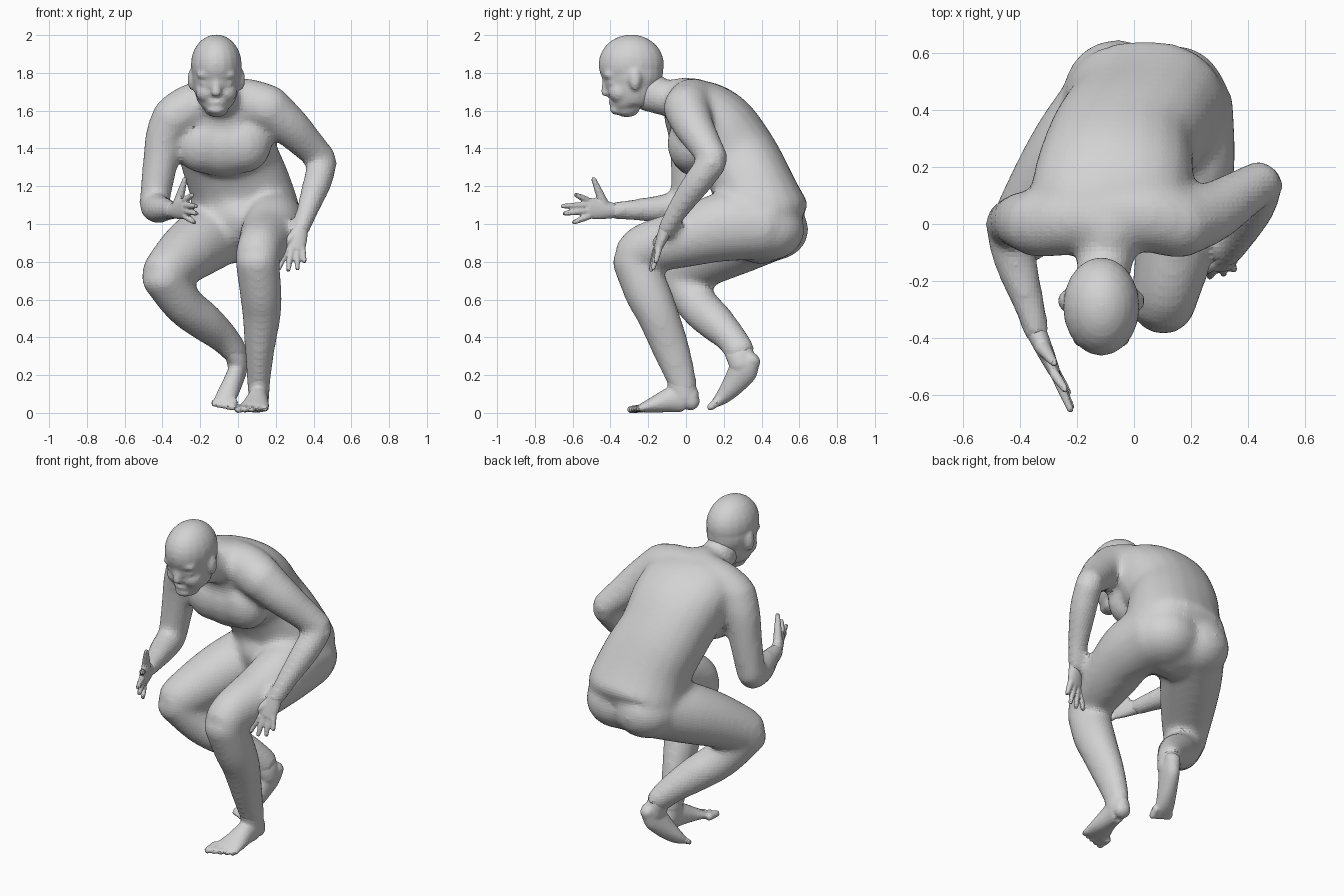
import bpy, bmesh
from math import sin, cos, pi, copysign
from mathutils import Vector, Matrix

cube = bpy.data.objects.get("Cube")
if cube:
    bpy.data.objects.remove(cube, do_unlink=True)

skin = bpy.data.materials.new("plain grey")
skin.use_nodes = True
GREY = (0.65, 0.65, 0.65, 1)
skin.diffuse_color = GREY
skin.node_tree.nodes["Principled BSDF"].inputs["Base Color"].default_value = GREY

X = Vector((1, 0, 0))
Y = Vector((0, 1, 0))
SIDES = 20


def spline(a, b, c, d, t):
    """Catmull-Rom blend between b and c."""
    return (b * 2 + (c - a) * t + (a * 2 - b * 5 + c * 4 - d) * t ** 2
            + (b * 3 - a - c * 3 + d) * t ** 3) / 2


def tube(bm, stations, ref=X, steps=4, power=1):
    """Loft ovals through (x, y, z, half width[, half depth]) with round ends."""
    pts = [Vector(s if len(s) == 5 else (*s, s[3])) for s in stations]
    pad = [pts[0] * 2 - pts[1], *pts, pts[-1] * 2 - pts[-2]]
    path = [spline(*pad[i:i + 4], k / steps)
            for i in range(len(pts) - 1) for k in range(steps)] + [pts[-1]]
    mids = [Vector(p[:3]) for p in path]
    angles = [2 * pi * j / SIDES for j in range(SIDES)]
    oval = [[copysign(abs(f(a)) ** power, f(a)) for f in (cos, sin)] for a in angles]
    rings = []
    last = len(path) - 1
    for i, p in enumerate(path):
        along = (mids[min(i + 1, last)] - mids[max(i - 1, 0)]).normalized()
        side = (ref - along * ref.dot(along)).normalized()
        deep = along.cross(side)
        # each end gets a rounded cap made of shrinking rings
        caps = [(0, 1)]
        dome = [(sin(a), cos(a)) for a in (pi / 6, pi / 3, pi * 0.47)]
        if i == 0:
            caps = [(-o, s) for o, s in reversed(dome)] + caps
        if i == last:
            caps = caps + dome
        for out, size in caps:
            mid = mids[i] + along * out * min(p[3], p[4]) * 0.7
            rings.append([bm.verts.new(mid + side * u * p[3] * size + deep * v * p[4] * size)
                          for u, v in oval])
    for low, high in zip(rings, rings[1:]):
        for j in range(SIDES):
            k = (j + 1) % SIDES
            bm.faces.new((low[j], low[k], high[k], high[j]))
    bm.faces.new(rings[0][::-1])
    bm.faces.new(rings[-1])


def ball(bm, centre, radii):
    place = Matrix.Translation(centre) @ Matrix.Diagonal((*radii, 1))
    bmesh.ops.create_uvsphere(bm, u_segments=20, v_segments=14, radius=1, matrix=place)


def finish(bm, name, voxel, rounds):
    """Fuse the overlapping forms into one soft skin."""
    bmesh.ops.recalc_face_normals(bm, faces=bm.faces)
    mesh = bpy.data.meshes.new(name)
    bm.to_mesh(mesh)
    bm.free()
    ob = bpy.data.objects.new(name, mesh)
    bpy.context.collection.objects.link(ob)
    fuse = ob.modifiers.new("fuse", "REMESH")
    fuse.mode = "VOXEL"
    fuse.voxel_size = voxel
    soft = ob.modifiers.new("soften", "SMOOTH")
    soft.factor = 0.5
    soft.iterations = rounds
    bpy.context.view_layer.update()
    graph = bpy.context.evaluated_depsgraph_get()
    ob.data = bpy.data.meshes.new_from_object(ob.evaluated_get(graph))
    ob.modifiers.clear()
    for v in ob.data.vertices:
        v.co.z = max(v.co.z, 0)
    ob.data.materials.clear()
    ob.data.materials.append(skin)
    ob.data.shade_flat()


# Body: trunk, then neck, leaning forward
body = bmesh.new()
tube(body, [(.04, .435, .93, .23, .19), (.04, .395, 1.03, .29, .265),
            (.01, .355, 1.195, .27, .22), (-.045, .28, 1.35, .26, .212),
            (-.07, .165, 1.505, .28, .212), (-.09, .05, 1.61, .27, .175),
            (-.09, -.02, 1.67, .18, .12)], power=.88)
tube(body, [(-.09, -.02, 1.66, .13, .12), (-.1, -.12, 1.67, .1, .095),
            (-.11, -.19, 1.7, .095, .11), (-.112, -.25, 1.75, .085, .1)])

# Body: shoulder girdle, chest, lower belly and seat
tube(body, [(-.34, 0, 1.565, .12), (-.23, .02, 1.62, .13), (-.09, .04, 1.64, .13),
            (.05, .03, 1.64, .13), (.17, 0, 1.61, .125)], Y)
ball(body, (-.08, .05, 1.42), (.235, .145, .17))
for x in (-.19, .03):
    ball(body, (x, .025, 1.425), (.15, .125, .155))
ball(body, (.02, .25, 1.04), (.16, .13, .14))
ball(body, (-.06, .455, .97), (.19, .195, .165))
ball(body, (.14, .435, .97), (.19, .195, .165))

# Body: thighs
tube(body, [(.17, .42, .99, .18), (.19, .2, .985, .165, .185), (.16, 0, .925, .155),
            (.12, -.2, .875, .125, .137), (.1, -.28, .83, .117)])
tube(body, [(-.06, .44, .98, .18), (-.18, .28, .91, .175), (-.27, .15, .845, .16),
            (-.36, .02, .765, .135), (-.4, -.03, .73, .12)])

# Body: lower legs
tube(body, [(.1, -.28, .82, .117), (.12, -.205, .64, .112, .122),
            (.125, -.15, .52, .103, .112), (.115, -.08, .34, .08, .1),
            (.11, -.025, .18, .064, .08), (.11, -.01, .12, .06, .072)])
tube(body, [(-.4, -.03, .73, .12), (-.29, .06, .575, .11), (-.18, .15, .485, .103),
            (-.08, .235, .4, .084), (-.01, .29, .32, .066, .082)])

# Body: arms
tube(body, [(.15, 0, 1.62, .125), (.27, .04, 1.52, .108), (.37, .1, 1.42, .09),
            (.45, .15, 1.34, .077)], Y)
tube(body, [(.45, .145, 1.33, .077), (.42, .06, 1.22, .077), (.37, -.04, 1.08, .06),
            (.33, -.11, .96, .047)])
tube(body, [(-.335, 0, 1.57, .12), (-.385, .01, 1.47, .105), (-.415, .01, 1.3, .092),
            (-.445, 0, 1.1, .08)], Y)
tube(body, [(-.445, 0, 1.095, .079), (-.42, -.12, 1.08, .077), (-.37, -.28, 1.075, .057),
            (-.34, -.39, 1.07, .046)])
finish(body, "body", .018, 14)

# Head: skull, jaw, nose, lips, chin, brow, eyes, cheeks and ears
head = bmesh.new()
ball(head, (-.115, -.29, 1.845), (.135, .174, .158))
ball(head, (-.115, -.28, 1.8), (.132, .16, .15))
tube(head, [(-.115, -.29, 1.8, .125, .155), (-.115, -.29, 1.7, .115, .135),
            (-.115, -.31, 1.64, .092, .095), (-.115, -.31, 1.61, .065, .068)])
tube(head, [(-.115, -.415, 1.785, .022), (-.115, -.424, 1.72, .024),
            (-.115, -.426, 1.692, .028, .024)])
ball(head, (-.115, -.375, 1.645), (.05, .035, .025))
ball(head, (-.115, -.36, 1.605), (.05, .045, .028))
for side in (-1, 1):
    ball(head, (-.115 + side * .05, -.4, 1.79), (.055, .038, .028))
    ball(head, (-.115 + side * .05, -.385, 1.75), (.045, .034, .035))
    ball(head, (-.115 + side * .05, -.35, 1.7), (.06, .062, .06))
    ball(head, (-.115 + side * .132, -.27, 1.765), (.02, .033, .058))
finish(head, "head", .011, 6)


def hand(name, wrist, knuckle, spread, tips, thumb):
    """Palm, four fingers fanned along spread, and a thumb on the near side."""
    bm = bmesh.new()
    wrist, knuckle, spread = Vector(wrist), Vector(knuckle), Vector(spread).normalized()
    palm = wrist.lerp(knuckle, .55)
    tube(bm, [(*wrist, .04, .037), (*palm, .054, .029), (*knuckle, .056, .021)], spread)
    for i, tip in enumerate(tips):
        root = knuckle + spread * (i - 1.5) * .029
        tube(bm, [(*root, .018), (*root.lerp(Vector(tip), .5), .016), (*tip, .012)], spread)
    base = wrist.lerp(knuckle, .35) - spread * .025
    tube(bm, [(*base, .028), (*base.lerp(Vector(thumb), .5), .021), (*thumb, .013)],
         (knuckle - wrist).normalized())
    finish(bm, name, .007, 3)


hand("left_hand", (.333, -.105, .98), (.297, -.15, .87), (1, .2, .15),
     [(.216, -.185, .762), (.266, -.185, .755), (.315, -.175, .762), (.352, -.16, .8)],
     (.212, -.185, .87))
hand("right_hand", (-.343, -.38, 1.07), (-.28, -.52, 1.085), (0, .15, -1),
     [(-.24, -.585, 1.155), (-.222, -.655, 1.095), (-.22, -.645, 1.055), (-.23, -.595, 1.008)],
     (-.28, -.49, 1.24))


def foot(name, ankle, sole, root, tip, gap):
    """Ankle, lofted foot and five toes; a signed gap puts the big toe inside."""
    bm = bmesh.new()
    tube(bm, ankle)
    tube(bm, sole)
    root, tip = Vector(root), Vector(tip)
    for i in range(5):
        shift = X * gap * (2 - i)
        end = root.lerp(tip, 1 - i * .13) + shift
        size = .024 - i * .002
        tube(bm, [(*(root + shift), size), (*end, size * .8)])
    finish(bm, name, .009, 4)


foot("left_foot",
     [(.11, -.035, .21, .056, .075), (.11, -.02, .14, .057, .074), (.11, -.01, .08, .055, .07)],
     [(.11, .035, .05, .045, .045), (.11, 0, .08, .052, .08), (.105, -.07, .072, .055, .07),
      (.095, -.16, .046, .07, .046), (.082, -.23, .027, .085, .025)],
     (.076, -.225, .024), (.072, -.3, .018), -.036)
foot("right_foot",
     [(-.04, .262, .355, .057, .072), (-.01, .288, .3, .057, .075), (0, .3, .25, .055, .07)],
     [(.015, .355, .285, .042, .046), (0, .308, .23, .048, .076), (-.03, .255, .155, .052, .062),
      (-.06, .2, .09, .056, .042), (-.075, .16, .055, .058, .026)],
     (-.075, .165, .058), (-.08, .125, .027), .026)
